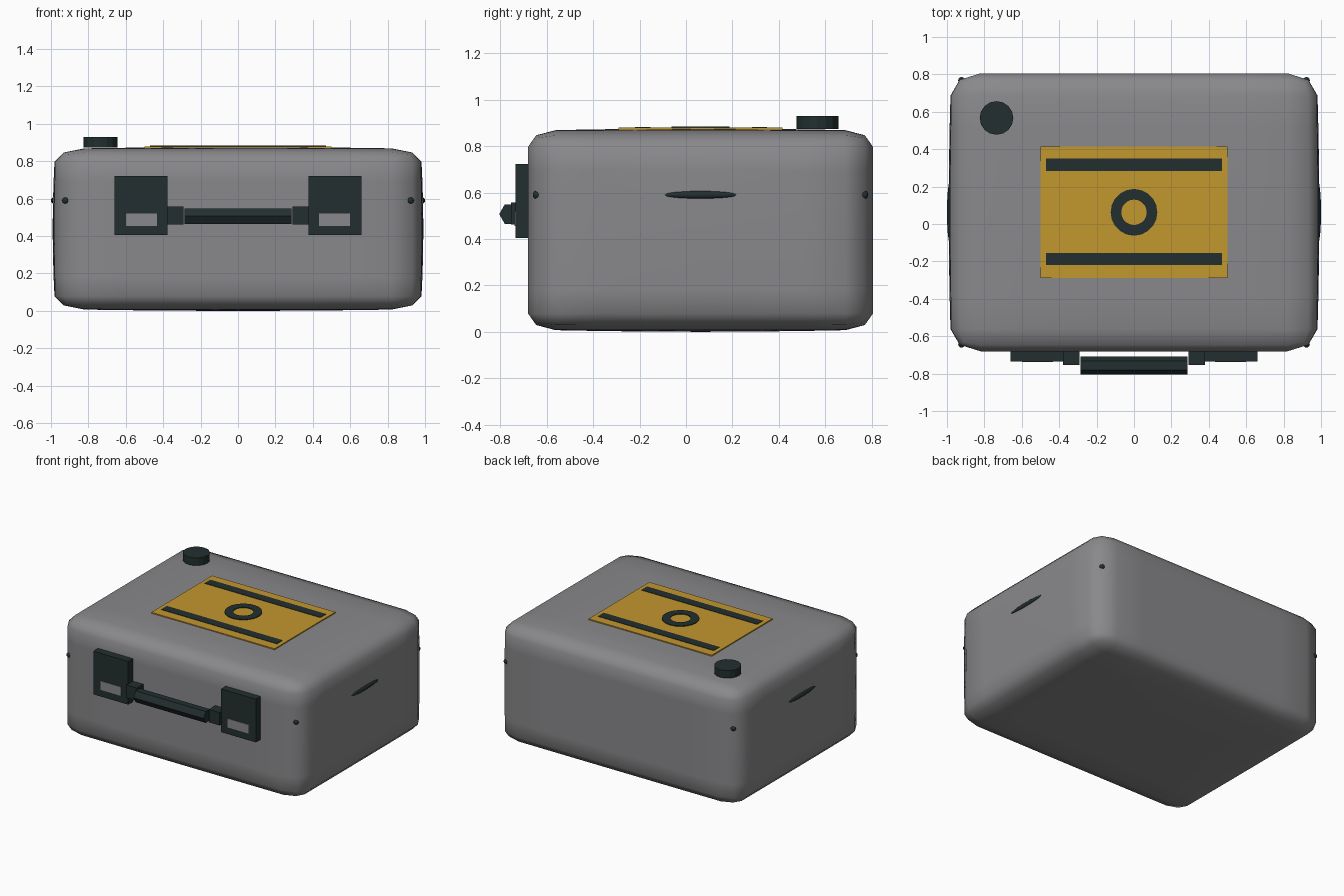
import bpy, bmesh, math
from mathutils import Matrix, Vector

if "Cube" in bpy.data.objects:
    bpy.data.objects.remove(bpy.data.objects["Cube"], do_unlink=True)


def material(name, rgb):
    m = bpy.data.materials.new(name)
    m.use_nodes = True
    m.diffuse_color = (*rgb, 1)
    bsdf = next(n for n in m.node_tree.nodes if n.type == 'BSDF_PRINCIPLED')
    bsdf.inputs["Base Color"].default_value = (*rgb, 1)
    return m


GREY = material("case grey", (0.25, 0.25, 0.26))
DARK = material("dark slate", (0.016, 0.028, 0.028))
GOLD = material("label gold", (0.54, 0.31, 0.027))
MID_Y = 0.0625


def add(name, bm, mat, smooth=False):
    bmesh.ops.recalc_face_normals(bm, faces=bm.faces)
    mesh = bpy.data.meshes.new(name)
    bm.to_mesh(mesh)
    bm.free()
    mesh.materials.append(mat)
    for p in mesh.polygons:
        p.use_smooth = smooth
    ob = bpy.data.objects.new(name, mesh)
    bpy.context.collection.objects.link(ob)
    return ob


def box(name, lo, hi, mat):
    lo, hi = Vector(lo), Vector(hi)
    bm = bmesh.new()
    bmesh.ops.create_cube(bm, size=1, matrix=Matrix.LocRotScale((lo + hi) / 2, None, hi - lo))
    return add(name, bm, mat)


def cylinder(name, loc, radius, depth, sides, mat, turn=Matrix()):
    bm = bmesh.new()
    bmesh.ops.create_cone(bm, cap_ends=True, segments=sides, radius1=radius, radius2=radius,
                          depth=depth, matrix=Matrix.Translation(loc) @ turn)
    return add(name, bm, mat)


def blob(name, loc, size, mat):
    bm = bmesh.new()
    bmesh.ops.create_uvsphere(bm, u_segments=16, v_segments=8, radius=1,
                              matrix=Matrix.LocRotScale(Vector(loc), None, Vector(size)))
    return add(name, bm, mat, True)


# Case body: stretched bevelled cube with slightly bulging sides, lid and base
bm = bmesh.new()
bmesh.ops.create_cube(bm, size=2)
bmesh.ops.bevel(bm, geom=bm.edges[:], offset=0.16, segments=2, profile=0.5, affect='EDGES')
for axis in range(3):
    for cut in (-0.6, -0.3, 0, 0.3, 0.6):
        normal = Vector((0, 0, 0))
        normal[axis] = 1
        bmesh.ops.bisect_plane(bm, geom=bm.verts[:] + bm.edges[:] + bm.faces[:],
                               plane_co=normal * cut, plane_no=normal)
for v in bm.verts:
    x, y, z = v.co
    v.co = (x * (0.977 + 0.014 * (1 - y * y) * (1 - z * z)),
            MID_Y + y * 0.743,
            0.438 + z * (0.428 + 0.010 * (1 - x * x) * (1 - y * y)))
add("case_body", bm, GREY, True)

# Label on the lid with two stripes and a ring
box("lid_label", (-0.5, -0.29, 0.862), (0.5, 0.415, 0.880), GOLD)
for name, y in (("front", -0.187), ("back", 0.317)):
    box("label_stripe_" + name, (-0.47, y - 0.033, 0.876), (0.47, y + 0.033, 0.883), DARK)

bm = bmesh.new()
SIDES = 20
loops = []
for radius, z in ((0.125, 0.876), (0.125, 0.885), (0.068, 0.885), (0.068, 0.876)):
    loops.append([bm.verts.new((radius * math.cos(a), MID_Y + radius * math.sin(a), z))
                  for a in (math.tau * i / SIDES for i in range(SIDES))])
for k in range(4):
    a, b = loops[k], loops[(k + 1) % 4]
    for i in range(SIDES):
        j = (i + 1) % SIDES
        bm.faces.new((a[i], a[j], b[j], b[i]))
add("label_ring", bm, DARK)

# Pressure knob on the lid
cylinder("lid_knob", (-0.735, 0.567, 0.902), 0.09, 0.056, 16, DARK)

# Latches, handle brackets and seam details on both sides
for side, s in (("left", 1), ("right", -1)):
    def mirrored(name, x0, x1, y, z0, z1, mat):
        xs = sorted((s * x0, s * x1))
        box(name + "_" + side, (xs[0], y, z0), (xs[1], -0.66, z1), mat)
    mirrored("latch", 0.377, 0.66, -0.735, 0.405, 0.722, DARK)
    mirrored("latch_plate", 0.433, 0.6, -0.738, 0.455, 0.52, GREY)
    mirrored("handle_bracket", 0.292, 0.38, -0.755, 0.462, 0.557, DARK)
    blob("seam_side_" + side, (s * 0.984, MID_Y, 0.59), (0.016, 0.165, 0.017), DARK)
    for end, e in (("front", -1), ("back", 1)):
        blob("seam_corner_" + end + "_" + side,
             (s * 0.922, MID_Y + e * 0.705, 0.59), (0.018, 0.018, 0.018), DARK)

# Hexagonal carrying handle with an edge facing forward
turn = Matrix.Rotation(math.pi / 2, 4, 'Y')
cylinder("handle_grip", (0, -0.757, 0.507), 0.048, 0.57, 6, DARK, turn)
